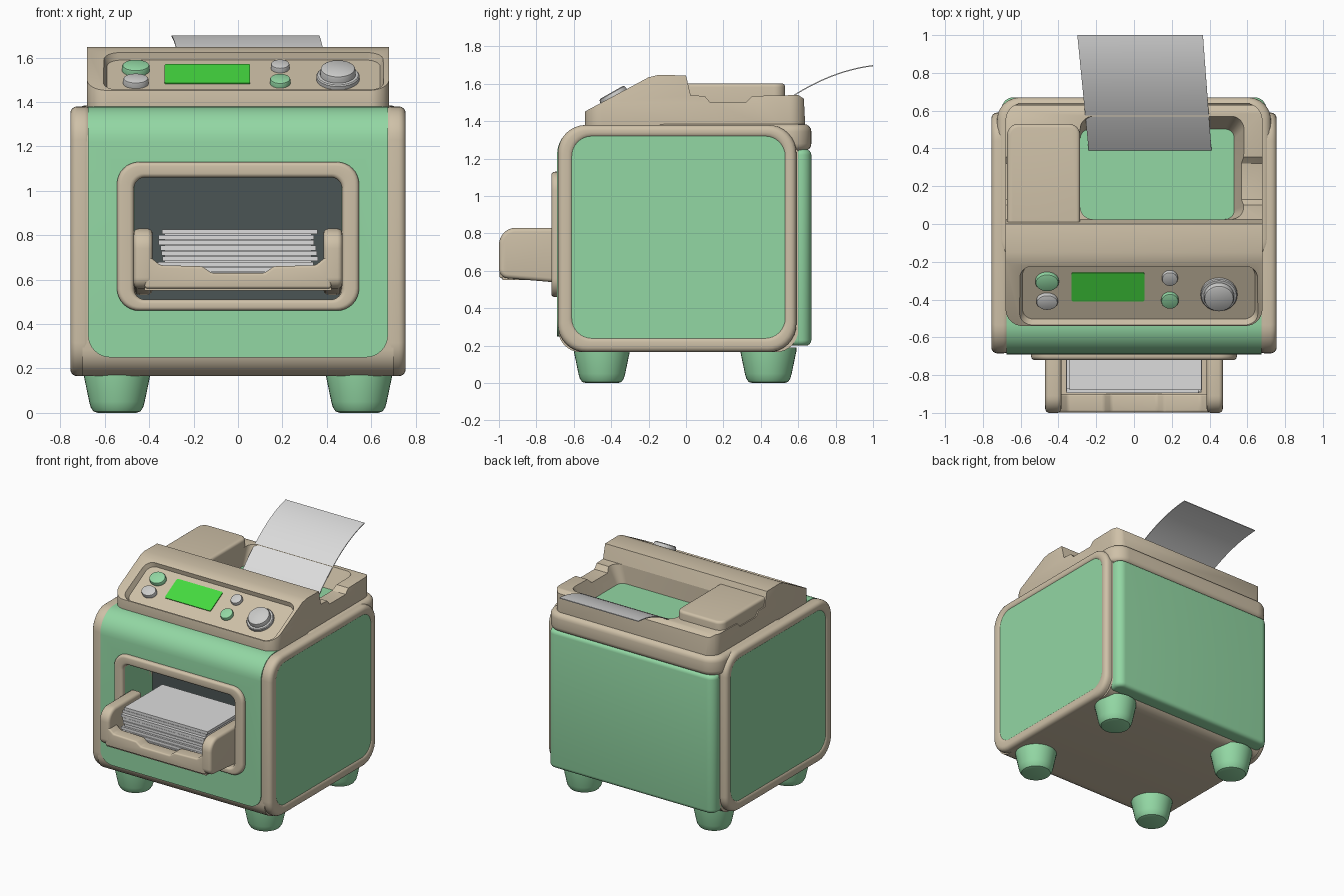
import bpy, bmesh, math, random
from mathutils import Matrix, Vector

if "Cube" in bpy.data.objects:
    bpy.data.objects.remove(bpy.data.objects["Cube"])
random.seed(4)


def material(name, rgb):
    m = bpy.data.materials.new(name)
    m.diffuse_color = (*rgb, 1)
    m.use_nodes = True
    m.node_tree.nodes["Principled BSDF"].inputs["Base Color"].default_value = m.diffuse_color
    return m


GREEN = material("mint green", (0.29, 0.68, 0.37))
CREAM = material("warm cream", (0.62, 0.53, 0.39))
DARK = material("dark grey", (0.07, 0.09, 0.09))
PAPER = material("paper white", (0.72, 0.72, 0.72))
GREY = material("button grey", (0.60, 0.60, 0.59))
SCREEN = material("screen green", (0.06, 0.70, 0.05))


def arc(cx, cy, r, a0, a1, n=8):
    return [(cx + r * math.cos(math.radians(a0 + (a1 - a0) * i / n)),
             cy + r * math.sin(math.radians(a0 + (a1 - a0) * i / n))) for i in range(n + 1)]


def rrect(u0, u1, v0, v1, r):
    return (arc(u1 - r, v0 + r, r, -90, 0) + arc(u1 - r, v1 - r, r, 0, 90)
            + arc(u0 + r, v1 - r, r, 90, 180) + arc(u0 + r, v0 + r, r, 180, 270))


def place(axis, pts, d):
    f = {'x': lambda u, v: (d, u, v), 'y': lambda u, v: (u, d, v), 'z': lambda u, v: (u, v, d)}[axis]
    return [Vector(f(u, v)) for u, v in pts]


def apply_mod(ob, kind, **props):
    mod = ob.modifiers.new("mod", kind)
    for k, v in props.items():
        setattr(mod, k, v)
    bpy.context.view_layer.objects.active = ob
    bpy.ops.object.modifier_apply(modifier=mod.name)


def bevel(ob, width, segments=4):
    apply_mod(ob, 'BEVEL', width=width, segments=segments, limit_method='ANGLE',
              angle_limit=math.radians(35))


def loft(name, loops, mat, bev=0, closed=False, matrix=None):
    bm = bmesh.new()
    rows = [[bm.verts.new(matrix @ p if matrix else p) for p in lp] for lp in loops]
    n = len(rows[0])
    pairs = list(zip(rows, rows[1:])) + ([(rows[-1], rows[0])] if closed else [])
    for a, b in pairs:
        for i in range(n):
            bm.faces.new((a[i], a[(i + 1) % n], b[(i + 1) % n], b[i]))
    if not closed:
        bm.faces.new(rows[0])
        bm.faces.new(rows[-1])
    bmesh.ops.recalc_face_normals(bm, faces=bm.faces)
    me = bpy.data.meshes.new(name)
    bm.to_mesh(me)
    bm.free()
    me.materials.append(mat)
    ob = bpy.data.objects.new(name, me)
    bpy.context.collection.objects.link(ob)
    if bev:
        bevel(ob, bev)
    return ob


def prism(name, axis, pts, d0, d1, mat, bev=0, matrix=None):
    return loft(name, [place(axis, pts, d0), place(axis, pts, d1)], mat, bev, matrix=matrix)


def ring(name, axis, outer, inner, d0, d1, mat, bev):
    loops = [place(axis, p, d) for p, d in ((outer, d0), (outer, d1), (inner, d1), (inner, d0))]
    return loft(name, loops, mat, bev, closed=True)


def box(name, x0, x1, y0, y1, z0, z1, mat, bev=0):
    return prism(name, 'z', [(x0, y0), (x1, y0), (x1, y1), (x0, y1)], z0, z1, mat, bev)


def cut(ob, cutter, op='DIFFERENCE'):
    apply_mod(ob, 'BOOLEAN', object=cutter, operation=op, solver='EXACT')
    bpy.data.objects.remove(cutter)


def cavity():
    return box("cavity_cutter", -0.465, 0.465, -0.9, -0.35, 0.50, 1.06, GREEN)


# body core, wrapped front panel and back panel
core = prism("body_core", 'x', rrect(-0.683, 0.60, 0.165, 1.34, 0.12), -0.70, 0.70, CREAM)
cut(core, cavity())
front_pts = [(0, 0.25), (-0.69, 0.25)] + arc(-0.53, 1.22, 0.16, 180, 90) + [(0, 1.38)]
front = prism("front_panel", 'x', front_pts, -0.8, 0.8, GREEN)
cut(front, prism("front_shape", 'y', rrect(-0.675, 0.675, 0.25, 1.7, 0.10), -1, 0.1, GREEN), 'INTERSECT')
cut(front, cavity())
box("cavity_back", -0.465, 0.465, -0.36, -0.352, 0.50, 1.06, DARK)
prism("back_panel", 'z', rrect(-0.70, 0.70, 0.45, 0.67, 0.06), 0.20, 1.25, GREEN, 0.03)
prism("top_band", 'z', rrect(-0.725, 0.725, -0.20, 0.67, 0.12), 1.24, 1.385, CREAM, 0.04)

# side frames with inset green panels
for s, side in ((-1, "left"), (1, "right")):
    ring(side + "_frame", 'x', rrect(-0.685, 0.59, 0.165, 1.38, 0.15),
         rrect(-0.60, 0.52, 0.25, 1.31, 0.10), s * 0.66, s * 0.755, CREAM, 0.032)
    prism(side + "_panel", 'x', rrect(-0.63, 0.55, 0.22, 1.34, 0.10), s * 0.6, s * 0.747, GREEN)

# feet
for x in (-0.545, 0.545):
    for y in (-0.45, 0.44):
        rows = [(0.085, 0), (0.105, 0.006), (0.118, 0.025), (0.125, 0.05), (0.15, 0.17), (0.15, 0.19)]
        loft("foot", [place('z', arc(x, y, r, 0, 348.75, 31), z) for r, z in rows], GREEN)

# opening frame
ring("opening_frame", 'y', rrect(-0.545, 0.545, 0.46, 1.13, 0.10),
     rrect(-0.468, 0.468, 0.51, 1.06, 0.05), -0.72, -0.64, CREAM, 0.02)

# paper tray
arm = [(-0.60, 0.53), (-0.60, 0.83)] + arc(-0.91, 0.74, 0.09, 90, 180) + arc(-0.95, 0.61, 0.05, 180, 260)
for s in (-1, 1):
    prism("tray_arm", 'x', arm, s * 0.385, s * 0.47, CREAM, 0.022)
half = [(0.12, 0.63), (0.16, 0.66), (0.35, 0.665), (0.38, 0.69), (0.42, 0.72), (0.42, 0.56)]
prism("tray_front", 'y', half + [(-x, z) for x, z in half[::-1]], -0.997, -0.90, CREAM, 0.012)
box("tray_floor", -0.42, 0.42, -0.98, -0.45, 0.55, 0.61, CREAM)

# stack of paper in the tray
for i in range(9):
    dx, dy = random.uniform(-0.012, 0.012), random.uniform(-0.012, 0.012)
    z = 0.61 + i * 0.0244
    box("tray_paper", -0.35 + dx, 0.35 + dx, -0.885 + dy, -0.42, z, z + 0.021, PAPER)
box("tray_paper_core", -0.33, 0.33, -0.86, -0.42, 0.61, 0.82, PAPER)

# top housing: side profile trimmed to a rounded plan
profile = [(-0.54, 1.33), (-0.54, 1.452), (-0.20, 1.635), (-0.15, 1.647), (0.0, 1.645), (0.025, 1.538),
           (0.10, 1.535), (0.13, 1.50), (0.32, 1.50), (0.355, 1.535), (0.60, 1.54), (0.63, 1.52), (0.64, 1.33)]
house = prism("top_housing", 'x', profile, -0.8, 0.8, CREAM)
cut(house, prism("plan", 'z', rrect(-0.68, 0.68, -0.54, 0.64, 0.09), 1.2, 1.8, CREAM), 'INTERSECT')
bevel(house, 0.02)
prism("raised_block", 'z', rrect(-0.672, -0.285, -0.08, 0.53, 0.06), 1.38, 1.603, CREAM, 0.02)

# paper well with green floor
cut(house, loft("well_cutter", [place('z', rrect(-0.285, 0.53, 0.025, 0.50, 0.05), 1.395),
                                place('z', rrect(-0.285, 0.59, 0.025, 0.58, 0.07), 1.56),
                                place('z', rrect(-0.285, 0.59, 0.025, 0.58, 0.07), 1.60)], CREAM))
prism("well_floor", 'z', rrect(-0.285, 0.53, 0.02, 0.505, 0.05), 1.39, 1.40, GREEN)

# sloped control panel
slope = Matrix.Translation((0, -0.36, 1.507)) @ Matrix.Rotation(math.radians(29.5), 4, 'X')
cut(house, loft("panel_cutter", [place('z', rrect(-0.59, 0.64, -0.165, 0.165, 0.06), 0),
                                 place('z', rrect(-0.61, 0.66, -0.18, 0.18, 0.07), 0.05),
                                 place('z', rrect(-0.61, 0.66, -0.18, 0.18, 0.07), 0.12)],
                CREAM, matrix=slope))
prism("screen", 'z', rrect(-0.33, 0.055, -0.055, 0.12, 0.01), -0.002, 0.006, SCREEN, matrix=slope)


def button(name, x, v, rx, ry, h, mat):
    rows = [(1, -0.005), (1, h * 0.7), (0.95, h * 0.92), (0.85, h)]
    loops = [[Vector((x + rx * k * a, v + ry * k * b, z)) for a, b in arc(0, 0, 1, 0, 348.75, 31)]
             for k, z in rows]
    loft(name, loops, mat, matrix=slope)


button("green_button", -0.46, 0.07, 0.062, 0.052, 0.03, GREEN)
button("grey_button", -0.46, -0.05, 0.057, 0.045, 0.03, GREY)
button("small_grey_button", 0.19, 0.09, 0.042, 0.042, 0.025, GREY)
button("small_green_button", 0.19, -0.045, 0.046, 0.046, 0.025, GREEN)
button("dial_base", 0.45, -0.01, 0.097, 0.097, 0.025, GREY)
button("dial", 0.45, -0.01, 0.08, 0.08, 0.06, GREY)

# curved sheet of paper feeding out of the back
bm = bmesh.new()
prev = None
for i in range(17):
    t = i / 16
    y = 0.39 + 0.61 * t
    z = 1.70 - 0.12 * (1 - y) - 0.6 * (1 - y) ** 2
    row = [bm.verts.new((-0.24 - 0.06 * t, y, z)), bm.verts.new((0.41 - 0.045 * t, y, z))]
    if prev:
        bm.faces.new((prev[0], prev[1], row[1], row[0]))
    prev = row
me = bpy.data.meshes.new("paper_sheet")
bm.to_mesh(me)
bm.free()
me.materials.append(PAPER)
sheet = bpy.data.objects.new("paper_sheet", me)
bpy.context.collection.objects.link(sheet)
apply_mod(sheet, 'SOLIDIFY', thickness=0.006)

# smooth shading with sharp edges kept
bpy.ops.object.select_all(action='SELECT')
bpy.ops.object.shade_smooth_by_angle(angle=math.radians(35))
